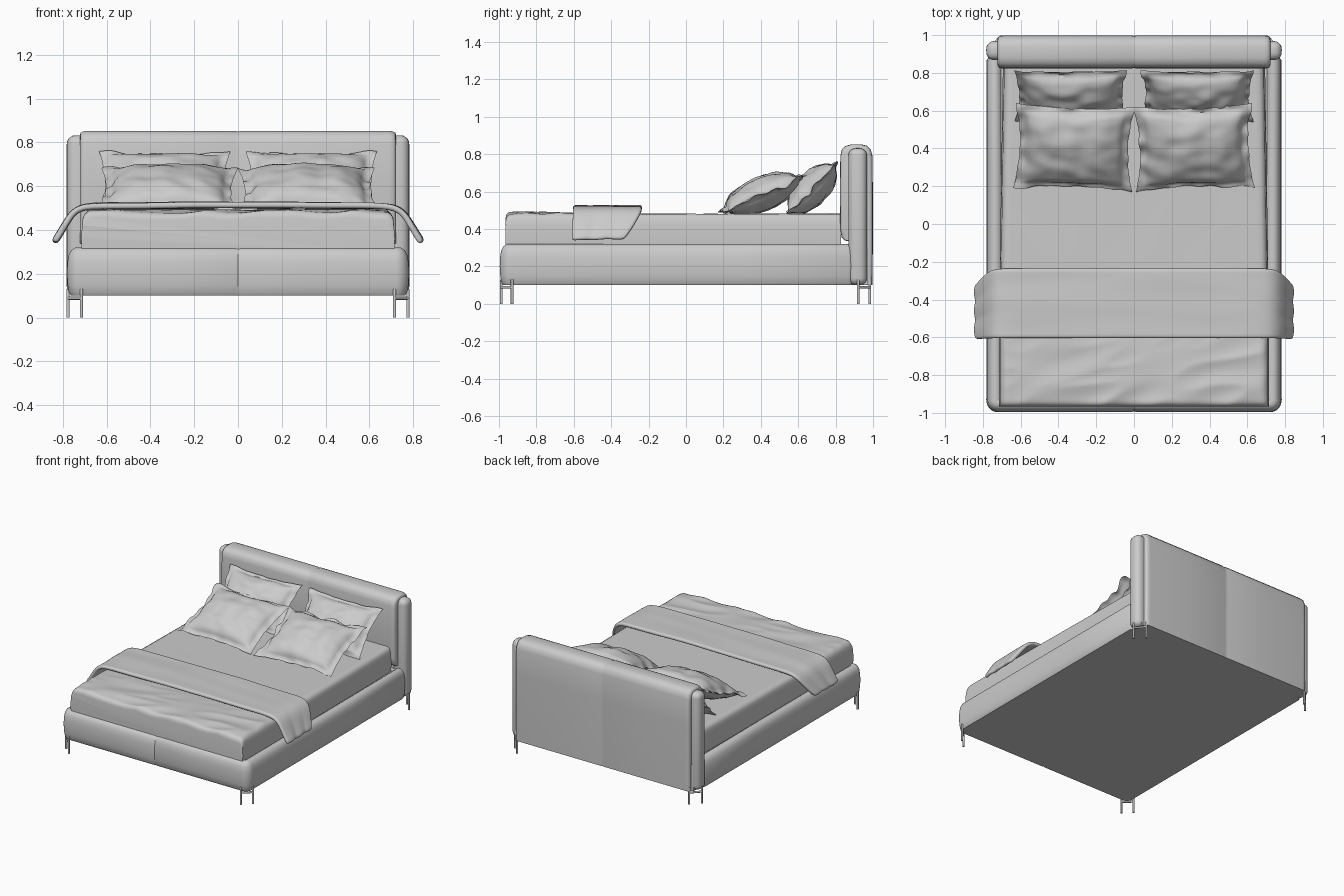
import bpy, bmesh, math
from mathutils import Vector, Matrix, noise

if "Cube" in bpy.data.objects:
    bpy.data.objects.remove(bpy.data.objects["Cube"])


def finish(name, bm, angle=40):
    bmesh.ops.recalc_face_normals(bm, faces=bm.faces)
    me = bpy.data.meshes.new(name)
    bm.to_mesh(me)
    bm.free()
    for p in me.polygons:
        p.use_smooth = True
    me.set_sharp_from_angle(angle=math.radians(angle))
    ob = bpy.data.objects.new(name, me)
    bpy.context.collection.objects.link(ob)
    return ob


def loft(name, rings, angle=40):
    """Skin closed rings of points and cap both ends."""
    bm = bmesh.new()
    vs = [[bm.verts.new(p) for p in r] for r in rings]
    n = len(vs[0])
    for a, b in zip(vs, vs[1:]):
        for i in range(n):
            bm.faces.new((a[i], a[(i + 1) % n], b[(i + 1) % n], b[i]))
    bm.faces.new(vs[0])
    bm.faces.new(vs[-1])
    return finish(name, bm, angle)


def box(name, lo, hi, bevel, seg=5):
    bm = bmesh.new()
    bmesh.ops.create_cube(bm, size=1)
    lo, hi = Vector(lo), Vector(hi)
    for v in bm.verts:
        v.co = Vector((lo[i] + (v.co[i] + .5) * (hi[i] - lo[i]) for i in range(3)))
    if bevel:
        bmesh.ops.bevel(bm, geom=bm.edges[:], offset=bevel, segments=seg,
                        profile=.5, affect='EDGES')
    return finish(name, bm)


def rod(bm, a, b, r):
    a, b = Vector(a), Vector(b)
    d = b - a
    m = Matrix.Translation((a + b) / 2) @ d.to_track_quat('Z', 'Y').to_matrix().to_4x4()
    bmesh.ops.create_cone(bm, cap_ends=True, segments=14, radius1=r, radius2=r,
                          depth=d.length, matrix=m)


# Upholstered rail: puffy section swept round both sides and the foot
rail = [(-.08, .10), (-.012, .10), (-.003, .115), (.003, .15), (.006, .2), (.004, .25),
        (-.002, .285), (-.014, .308), (-.032, .319), (-.05, .318), (-.068, .308), (-.08, .285)]
X, Y, R = .775, -.99, .055
half = [(0, Y + .005, 0, -1), (.012, Y, 0, -1), (.3, Y, 0, -1)]
for i in range(9):
    t = math.radians(-90 + i * 90 / 8)
    c, s = math.cos(t), math.sin(t)
    half.append((X - R + R * c, Y + R + R * s, c, s))
half += [(X, -.5, 1, 0), (X, .3, 1, 0), (X, .865, 1, 0), (X - .012, .885, 1, 0)]
path = [(-x, y, -nx, ny) for x, y, nx, ny in half[:0:-1]] + half
rings = []
for x, y, nx, ny in path:
    ring = []
    for d, z in rail:
        # inner points of the corner stay clear of each other
        ring.append((x + nx * d, y + ny * d, z))
    rings.append(ring)
loft("bed_rail", rings)
box("bed_base", (-.74, -.95, .10), (.74, .97, .30), 0)

# Headboard cushion folded over the top, with a shallow centre seam
prof = [(.996, .10), (.999, .3), (.999, .6), (.997, .79), (.988, .825), (.968, .845), (.94, .852),
        (.88, .852), (.85, .843), (.832, .823), (.825, .79), (.823, .6), (.825, .4),
        (.832, .355), (.85, .338), (.88, .335), (.88, .10)]
rings = []
for x, k in [(-.722, .018), (-.718, .008), (-.708, .002), (-.69, 0), (-.35, 0), (-.012, 0),
             (0, .003), (.012, 0), (.35, 0), (.69, 0), (.708, .002), (.718, .008), (.722, .018)]:
    rings.append([(x, y + (k if y < .91 else -k), z - (k if z > .6 else 0)) for y, z in prof])
loft("headboard_cushion", rings)

# Padded headboard ends
for s, side in ((1, "right"), (-1, "left")):
    xs = sorted((s * .67, s * .782))
    box("headboard_end_" + side, (xs[0], .868, .10), (xs[1], .968, .832), .04)

# Forked metal legs, set diagonally at the corners
for sx, a in ((1, "right"), (-1, "left")):
    for b, p, q in (("front", (.715, -.987), (.776, -.93)), ("back", (.715, .983), (.776, .92))):
        bm = bmesh.new()
        for x, y in (p, q):
            rod(bm, (sx * x, y, 0), (sx * x, y, .13), .007)
        rod(bm, (sx * p[0], p[1], .088), (sx * q[0], q[1], .088), .007)
        finish("%s_%s_leg" % (b, a), bm)

# Mattress with creased sheet towards the foot
rings = []
ys = [-.965, -.962, -.953, -.94] + [-.925 + i * .0125 for i in range(36)] + \
     [-.46 + i * .1 for i in range(13)] + [.83]
for j, y in enumerate(ys):
    drop = (.035, .018, .006, .001)[j] if j < 4 else 0
    w = .712 - .022 * max(0, (y + .6) / 1.43)
    crease = max(.08, min(1, (-.45 - y) / .3))
    top = []
    for i in range(61):
        x = -1 + 2 * i / 60
        px = x * (w - .03)
        fold = noise.noise(Vector((px * 2 + y, (y - .35 * px) * 7, 2)))
        z = .481 + crease * (.022 * (.45 - abs(fold)) * 1.2) - drop
        top.append((px, y, z))
    side = [(w - .012, .472 - drop), (w - .003, .455 - drop), (w, .42), (w + .004, .36), (w, .29)]
    rings.append([(-x, y, z) for x, z in side[::-1]] + top + [(x, y, z) for x, z in side])
loft("mattress", rings, 60)

# Throw blanket laid across the bed, hanging over both sides
cross = [(0, .513, 0), (.2, .513, 0), (.4, .512, 0), (.6, .511, 0), (.68, .508, 0), (.725, .498, .05),
         (.755, .475, .2), (.775, .445, .4), (.795, .41, .6), (.815, .375, .8), (.835, .342, 1)]
cross = [(-x, z, d) for x, z, d in cross[:0:-1]] + cross
bm = bmesh.new()
N = 14
grid = []
for x, z, d in cross:
    row = []
    for j in range(N + 1):
        v = j / N
        y0, y1 = -.605 - .005 * d, -.235 - .095 * d ** 1.4
        wave = .007 * noise.noise(Vector((x * 3, v * 3, 5)))
        row.append(bm.verts.new((x + math.copysign(.008 * d * math.sin(v * 9), x),
                                 y0 + (y1 - y0) * v, z + wave)))
    grid.append(row)
for a, b in zip(grid, grid[1:]):
    for j in range(N):
        bm.faces.new((a[j], b[j], b[j + 1], a[j + 1]))
throw = finish("throw_blanket", bm, 180)
sol = throw.modifiers.new("thickness", 'SOLIDIFY')
sol.thickness, sol.offset = .028, 0
sub = throw.modifiers.new("soften", 'SUBSURF')
sub.levels = sub.render_levels = 2


def pillow(name, loc, hw, hh, t, tilt, yaw, seed):
    """Stuffed centre with a thin wavy border."""
    n = 40
    bm = bmesh.new()
    m = Matrix.Translation(loc) @ Matrix.Rotation(math.radians(yaw), 4, 'Z') \
        @ Matrix.Rotation(math.radians(tilt), 4, 'X')
    for s in (1, -1):
        g = []
        for i in range(n + 1):
            row = []
            for j in range(n + 1):
                u, v = 2 * i / n - 1, 2 * j / n - 1
                a, b = min(1, abs(u) / .87), min(1, abs(v) / .87)
                puff = ((1 - a * a) * (1 - b * b)) ** .45
                r = max(abs(u), abs(v))
                rim = max(0, r - .75) * 4
                wob = noise.noise(Vector((u * 3, v * 3, seed)))
                h = s * (t * puff * (1 + .18 * wob) + .004 * (r < 1)) + .028 * rim * wob
                x = hw * u * (1 - .09 * (1 - v * v) * abs(u) + .03 * rim * wob)
                y = hh * v * (1 - .09 * (1 - u * u) * abs(v) + .03 * rim * wob)
                row.append(bm.verts.new(m @ Vector((x, y, h))))
            g.append(row)
        for i in range(n):
            for j in range(n):
                bm.faces.new((g[i][j], g[i + 1][j], g[i + 1][j + 1], g[i][j + 1]))
    bmesh.ops.remove_doubles(bm, verts=bm.verts, dist=.0005)
    finish(name, bm, 80)


# Two leaning pillows behind, two flatter ones in front
for s, side in ((1, "right"), (-1, "left")):
    pillow("back_pillow_" + side, (s * .335, .675, .615), .30, .20, .08, 46, 0, 3 + s)
    pillow("front_pillow_" + side, (s * .318, .405, .587), .315, .245, .085, 23, s * 2, 8 + s)
